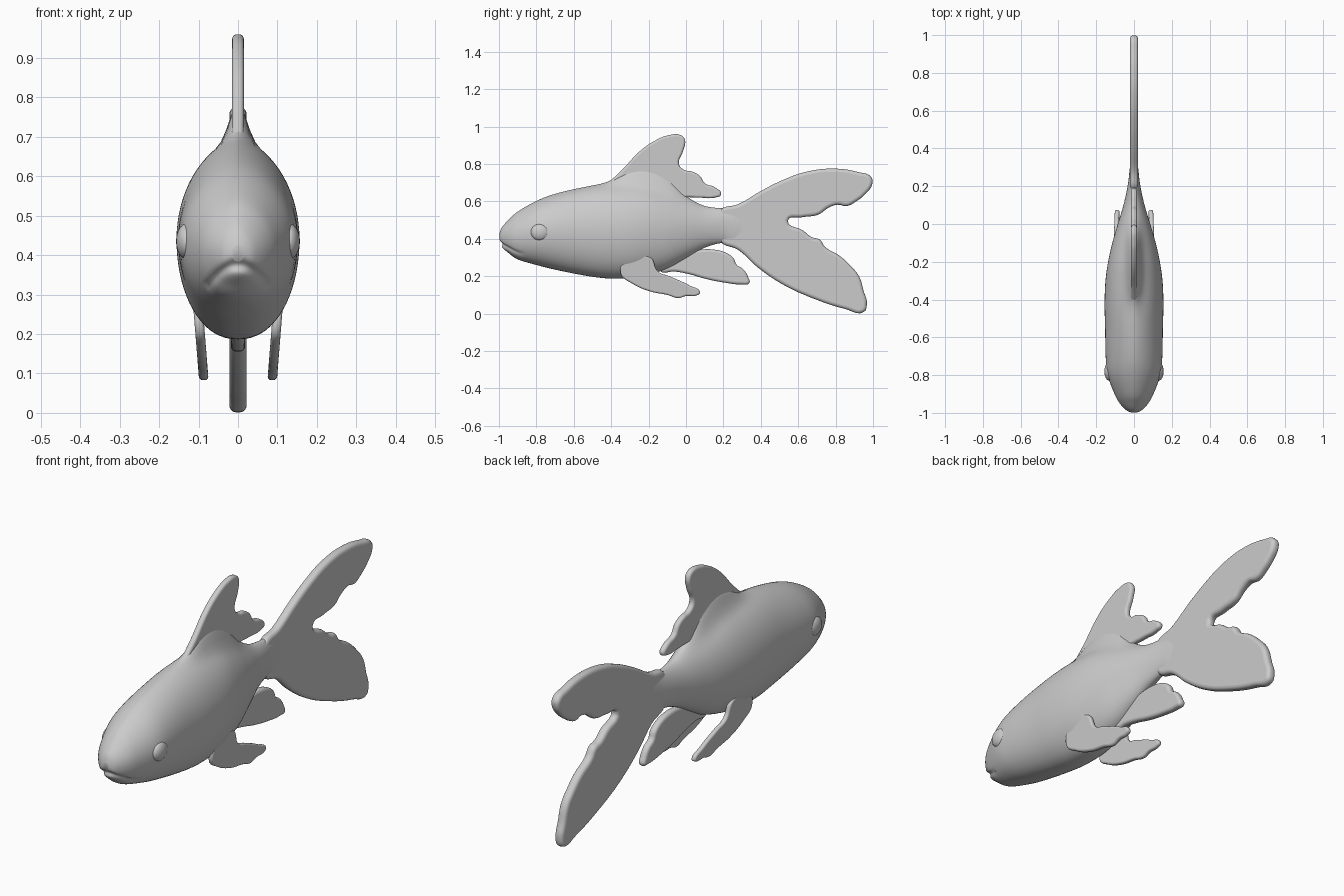
import bpy, bmesh, math


def smooth(obj, angle=50):
    bpy.ops.object.select_all(action='DESELECT')
    obj.select_set(True)
    bpy.context.view_layer.objects.active = obj
    bpy.ops.object.shade_smooth_by_angle(angle=math.radians(angle))


def catmull(rows, i, t):
    p = [rows[max(0, min(len(rows) - 1, i + k))] for k in (-1, 0, 1, 2)]
    return [0.5 * (2 * b + (c - a) * t + (2 * a - 5 * b + 4 * c - d) * t * t
                   + (3 * b - a - 3 * c + d) * t ** 3) for a, b, c, d in zip(*p)]


# Body stations: y, top z, bottom z, half width, ridge height under the back fin
stations = [
    (-0.998, 0.425, 0.385, 0.015, 0), (-0.985, 0.46, 0.355, 0.042, 0),
    (-0.95, 0.50, 0.325, 0.075, 0), (-0.90, 0.545, 0.29, 0.103, 0),
    (-0.80, 0.602, 0.26, 0.14, 0), (-0.70, 0.64, 0.235, 0.15, 0),
    (-0.55, 0.675, 0.205, 0.153, 0), (-0.42, 0.69, 0.188, 0.156, 0.015),
    (-0.30, 0.69, 0.19, 0.151, 0.08), (-0.20, 0.68, 0.21, 0.137, 0.10),
    (-0.10, 0.65, 0.24, 0.115, 0.08), (0.0, 0.61, 0.295, 0.086, 0.02),
    (0.10, 0.575, 0.352, 0.056, 0), (0.20, 0.563, 0.378, 0.034, 0),
    (0.28, 0.57, 0.36, 0.024, 0), (0.45, 0.56, 0.40, 0.006, 0)]


def body():
    bm = bmesh.new()
    n, sub, rings = 72, 6, []
    for k in range((len(stations) - 1) * sub + 1):
        i = min(k // sub, len(stations) - 2)
        y, top, bot, w, ridge = catmull(stations, i, k / sub - i)
        ring = []
        for j in range(n):
            a = 2 * math.pi * j / n
            c, s = math.cos(a), math.sin(a)
            x = w * math.copysign(abs(c) ** (1.15 if s > 0 else 0.9), c)
            z = (top + bot) / 2 + (top - bot) / 2 * s
            if s > 0:
                z += max(0, ridge) * math.exp(-(x / 0.032) ** 2)
            # curved mouth crease
            dy = 0
            if y < -0.88:
                line = 0.375 - 9 * x * x
                dy = 0.014 * math.exp(-((z - line) / 0.014) ** 2)
            ring.append(bm.verts.new((x, y + dy, z)))
        rings.append(ring)
    for r, q in zip(rings, rings[1:]):
        for j in range(n):
            bm.faces.new((r[j], r[(j + 1) % n], q[(j + 1) % n], q[j]))
    bm.faces.new(rings[0])
    bm.faces.new(rings[-1])
    bmesh.ops.recalc_face_normals(bm, faces=bm.faces)
    me = bpy.data.meshes.new("body")
    bm.to_mesh(me)
    bm.free()
    obj = bpy.data.objects.new("body", me)
    bpy.context.collection.objects.link(obj)
    smooth(obj)


# Flat fin with a rounded rim, from a side outline of (y, z) points
def fin(name, outline, half, x=0.0, tilt=0.0):
    cu = bpy.data.curves.new(name, 'CURVE')
    cu.dimensions, cu.fill_mode = '2D', 'BOTH'
    round_ = half * 0.8
    cu.extrude, cu.bevel_depth, cu.offset = half - round_, round_, -round_
    cu.bevel_resolution = 3
    sp = cu.splines.new('BEZIER')
    sp.bezier_points.add(len(outline) - 1)
    for p, (y, z) in zip(sp.bezier_points, outline):
        p.co = (y, z, 0)
        p.handle_left_type = p.handle_right_type = 'AUTO'
    sp.use_cyclic_u, sp.resolution_u = True, 5
    obj = bpy.data.objects.new(name, cu)
    bpy.context.collection.objects.link(obj)
    obj.rotation_euler = (math.pi / 2, tilt, math.pi / 2)
    obj.rotation_euler = (math.pi / 2, 0, math.pi / 2)
    obj.location.x = x
    bpy.ops.object.select_all(action='DESELECT')
    obj.select_set(True)
    bpy.context.view_layer.objects.active = obj
    bpy.ops.object.convert(target='MESH')
    obj = bpy.context.object
    bpy.ops.object.transform_apply(location=True, rotation=True, scale=True)
    for v in obj.data.vertices:
        v.co.x += tilt * (v.co.z - 0.1)
    smooth(obj)


body()

# Forked tail
fin("tail_fin", [
    (0.18, 0.55), (0.28, 0.585), (0.40, 0.655), (0.52, 0.715), (0.65, 0.76),
    (0.80, 0.775), (0.92, 0.757), (0.99, 0.73), (0.995, 0.69), (0.96, 0.64),
    (0.91, 0.60), (0.86, 0.575), (0.81, 0.582), (0.76, 0.565), (0.71, 0.53),
    (0.62, 0.515), (0.545, 0.497), (0.625, 0.445), (0.67, 0.41), (0.715, 0.395),
    (0.745, 0.355), (0.82, 0.31), (0.88, 0.255), (0.925, 0.20), (0.95, 0.12),
    (0.967, 0.055), (0.95, 0.008), (0.85, 0.025), (0.67, 0.085), (0.51, 0.16),
    (0.38, 0.25), (0.28, 0.34), (0.18, 0.39)], 0.022)

# Back fin with a small rear lobe
fin("dorsal_fin", [
    (-0.46, 0.66), (-0.41, 0.705), (-0.34, 0.77), (-0.245, 0.87), (-0.165, 0.925),
    (-0.095, 0.953), (-0.03, 0.955), (-0.006, 0.93), (-0.015, 0.87),
    (-0.038, 0.80), (-0.01, 0.768), (0.03, 0.76), (0.075, 0.735), (0.10, 0.697),
    (0.155, 0.675), (0.188, 0.638), (0.155, 0.62), (0.07, 0.62), (-0.02, 0.617),
    (-0.10, 0.57), (-0.32, 0.58)], 0.015)

# Lower rear fin
fin("anal_fin", [
    (-0.02, 0.32), (0.08, 0.342), (0.14, 0.343), (0.21, 0.327), (0.255, 0.295),
    (0.27, 0.262), (0.305, 0.238), (0.33, 0.20), (0.338, 0.163), (0.30, 0.156),
    (0.21, 0.165), (0.10, 0.187), (0.02, 0.21), (-0.06, 0.225), (-0.14, 0.228),
    (-0.14, 0.28)], 0.018)

# Paired belly fins
for side, label in ((1, "left"), (-1, "right")):
    fin("pelvic_fin_" + label, [
        (-0.35, 0.215), (-0.29, 0.162), (-0.19, 0.118), (-0.10, 0.10),
        (-0.04, 0.083), (0.0, 0.094), (0.06, 0.098), (0.075, 0.113),
        (0.02, 0.15), (-0.09, 0.20), (-0.15, 0.225), (-0.19, 0.30),
        (-0.31, 0.30)], 0.012, side * 0.088, side * 0.08)

    # Low eye bumps
    bpy.ops.mesh.primitive_uv_sphere_add(segments=24, ring_count=16, radius=1,
                                         location=(side * 0.13, -0.78, 0.435))
    eye = bpy.context.object
    eye.name = "eye_" + label
    eye.scale = (0.027, 0.05, 0.045)
    smooth(eye)
